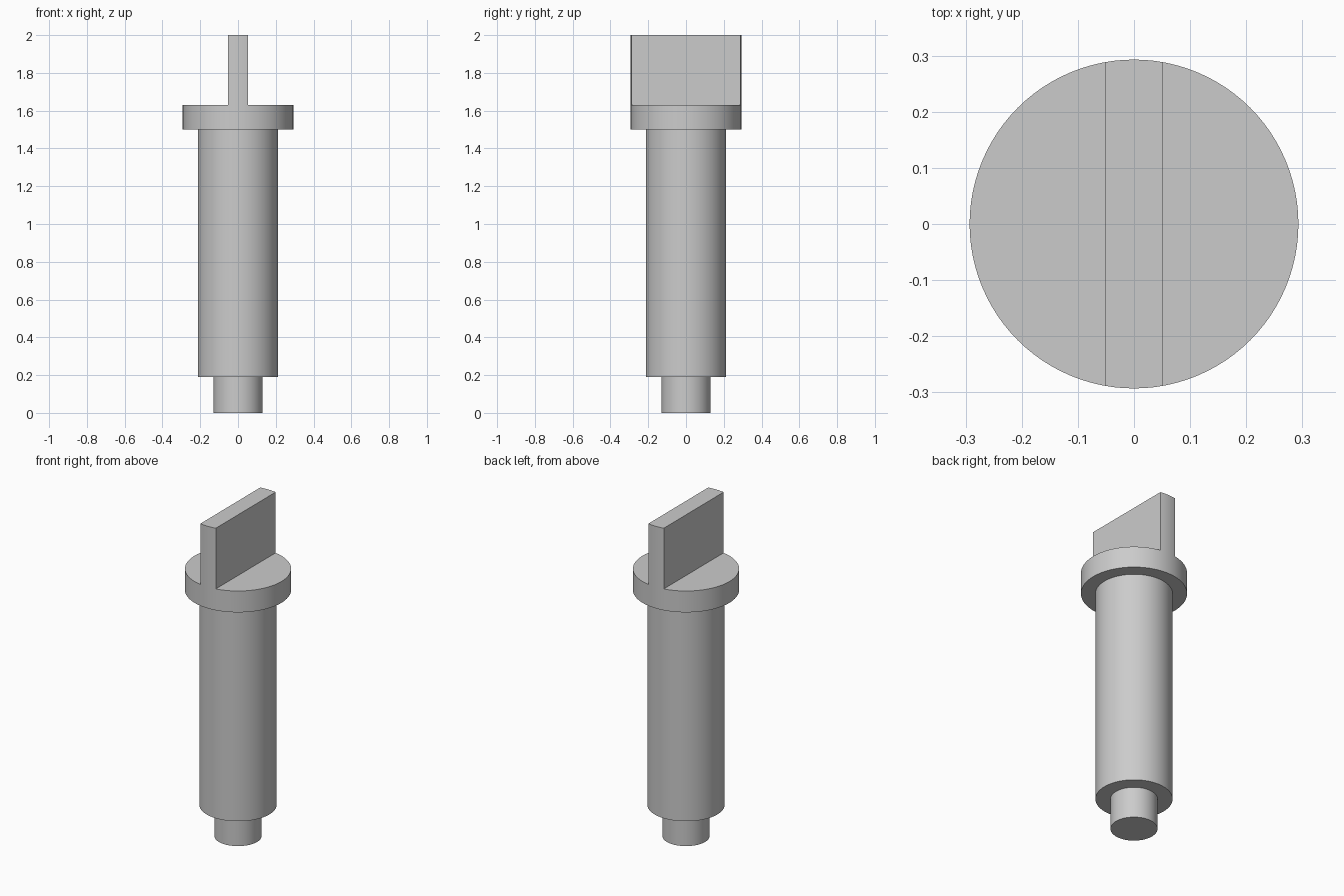
import bpy
import bmesh
from math import asin, cos, sin, pi, radians

SEGMENTS = 96
COLLAR_R = 0.293
COLLAR_TOP = 1.63
BLADE_HALF = 0.052

cube = bpy.data.objects.get("Cube")
if cube:
    bpy.data.objects.remove(cube, do_unlink=True)

grey = bpy.data.materials.new("plain grey")
grey.use_nodes = True
colour = (0.6, 0.6, 0.6, 1)
grey.diffuse_color = colour
grey.node_tree.nodes["Principled BSDF"].inputs["Base Color"].default_value = colour


def finish(name, bm):
    """Turn a bmesh into a smooth-shaded object with sharp edges kept."""
    bmesh.ops.recalc_face_normals(bm, faces=bm.faces)
    mesh = bpy.data.meshes.new(name)
    bm.to_mesh(mesh)
    bm.free()
    mesh.materials.append(grey)
    obj = bpy.data.objects.new(name, mesh)
    bpy.context.collection.objects.link(obj)
    bpy.ops.object.select_all(action="DESELECT")
    obj.select_set(True)
    bpy.context.view_layer.objects.active = obj
    bpy.ops.object.shade_smooth_by_angle(angle=radians(30))
    return obj


def ring(bm, radius, z):
    return [bm.verts.new((radius * cos(2 * pi * i / SEGMENTS),
                          radius * sin(2 * pi * i / SEGMENTS), z))
            for i in range(SEGMENTS)]


# Stepped shaft: narrow tip, main barrel and wide collar in one turned solid
profile = [(0.13, 0), (0.13, 0.19), (0.213, 0.19), (0.213, 1.5),
           (COLLAR_R, 1.5), (COLLAR_R, COLLAR_TOP)]
bm = bmesh.new()
rings = [ring(bm, r, z) for r, z in profile]
for low, high in zip(rings, rings[1:]):
    for i in range(SEGMENTS):
        j = (i + 1) % SEGMENTS
        bm.faces.new((low[i], low[j], high[j], high[i]))
bm.faces.new(rings[0][::-1])
bm.faces.new(rings[-1])
finish("stepped_shaft", bm)

# Upright grip blade, its rounded ends flush with the collar
bm = bmesh.new()
half_angle = asin(BLADE_HALF / COLLAR_R)
steps = 6
angles = [side + half_angle * (2 * i / steps - 1)
          for side in (pi / 2, -pi / 2) for i in range(steps + 1)]
outline = [bm.verts.new((COLLAR_R * cos(a), COLLAR_R * sin(a), COLLAR_TOP))
           for a in angles]
base = bm.faces.new(outline)
top = bmesh.ops.extrude_face_region(bm, geom=[base])["geom"]
bmesh.ops.translate(bm, vec=(0, 0, 2 - COLLAR_TOP),
                    verts=[g for g in top if isinstance(g, bmesh.types.BMVert)])
finish("grip_blade", bm)
